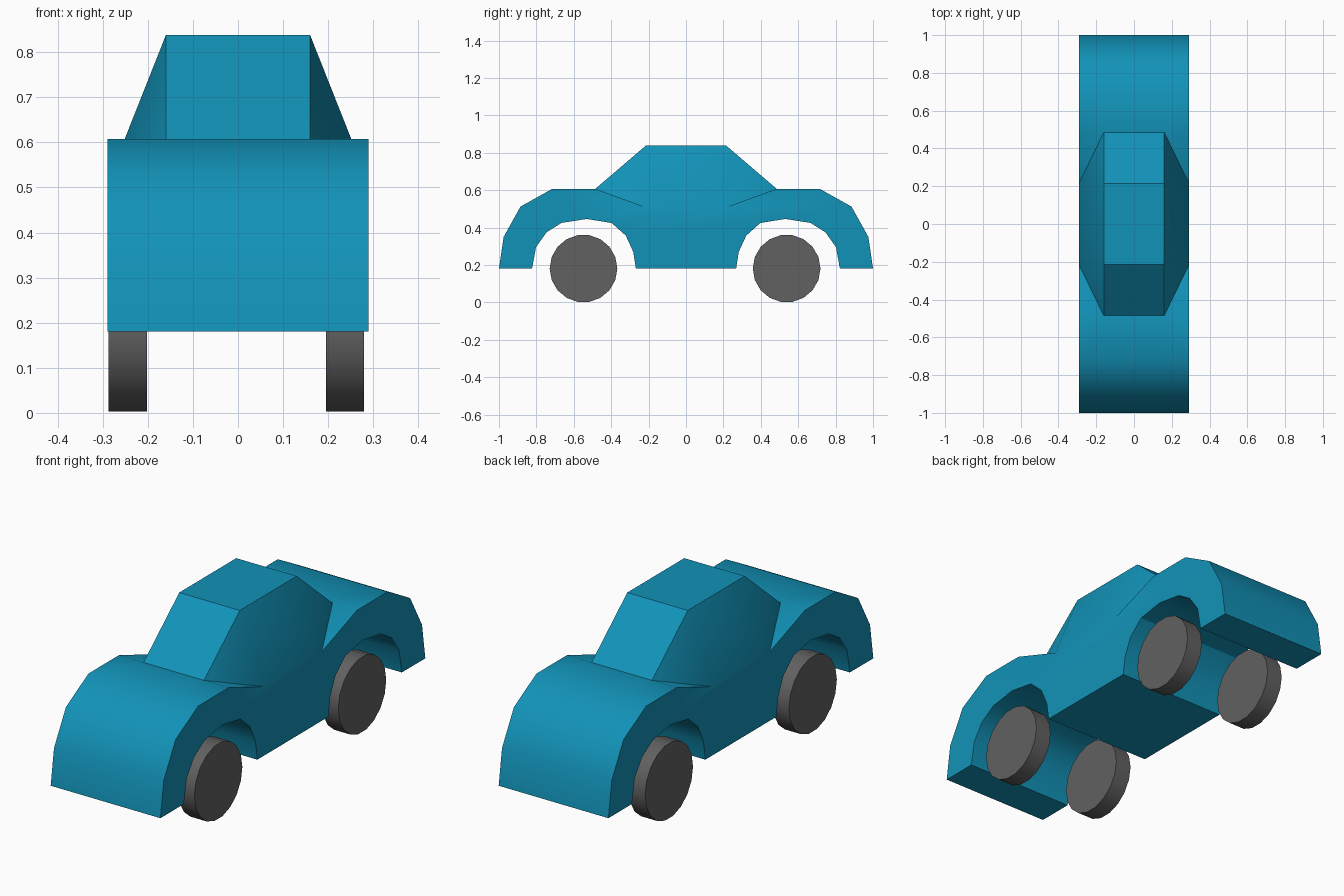
import bpy, bmesh, math

if "Cube" in bpy.data.objects:
    bpy.data.objects.remove(bpy.data.objects["Cube"])


def material(name, rgb):
    m = bpy.data.materials.new(name)
    m.diffuse_color = (*rgb, 1)
    m.use_nodes = True
    m.node_tree.nodes["Principled BSDF"].inputs["Base Color"].default_value = m.diffuse_color
    return m


def finish(ob, mat, angle):
    ob.data.materials.append(mat)
    bpy.ops.object.select_all(action='DESELECT')
    ob.select_set(True)
    bpy.context.view_layer.objects.active = ob
    bpy.ops.object.shade_smooth_by_angle(angle=math.radians(angle))


def mirrored(half):
    return half + [(-y, z) for y, z in reversed(half)]


paint = material("paint", (0.006, 0.29, 0.48))
rubber = material("rubber", (0.12, 0.12, 0.12))

# Body side outline (y, z): top edge front to back, then wheel arches back to front
top = mirrored([(-1, .18), (-.975, .35), (-.885, .512), (-.715, .607),
                (-.485, .607), (-.218, .51)])
arches = mirrored([(-.823, .18), (-.802, .295), (-.745, .375), (-.665, .425),
                   (-.53, .446), (-.397, .424), (-.322, .357), (-.282, .27),
                   (-.268, .18)])
outline = top + arches[::-1]
n = len(outline)

# Body: outline repeated in four columns; the inner two rise to form the roof
bm = bmesh.new()
columns = []
for x in (-.29, -.16, .16, .29):
    col = [bm.verts.new((x, y, z)) for y, z in outline]
    if abs(x) < .2:
        for i in (5, 6):
            col[i].co.y = math.copysign(.215, col[i].co.y)
            col[i].co.z = .838
    columns.append(col)
for c in range(3):
    a, b = columns[c], columns[c + 1]
    for i in range(n):
        j = (i + 1) % n
        if c != 1 and i in (4, 6):
            # Corners beside the windscreens are split into two triangles
            inner, outer = (b, a) if c == 0 else (a, b)
            low, high = (4, 5) if i == 4 else (7, 6)
            bm.faces.new((inner[low], inner[high], outer[high]))
            bm.faces.new((inner[low], outer[high], outer[low]))
        else:
            bm.faces.new((a[i], a[j], b[j], b[i]))
bm.faces.new(columns[0])
bm.faces.new(columns[3])
bmesh.ops.recalc_face_normals(bm, faces=bm.faces)
mesh = bpy.data.meshes.new("car_body")
bm.to_mesh(mesh)
bm.free()
body = bpy.data.objects.new("car_body", mesh)
bpy.context.collection.objects.link(body)
finish(body, paint, 32)

# Wheels
for end, y in (("front", -.548), ("rear", .538)):
    for side, x in (("right", .2375), ("left", -.2445)):
        bpy.ops.mesh.primitive_cylinder_add(vertices=18, radius=.181, depth=.085,
                                            location=(x, y, .181),
                                            rotation=(0, math.pi / 2, 0))
        wheel = bpy.context.object
        wheel.name = f"{end}_{side}_wheel"
        finish(wheel, rubber, 32)
